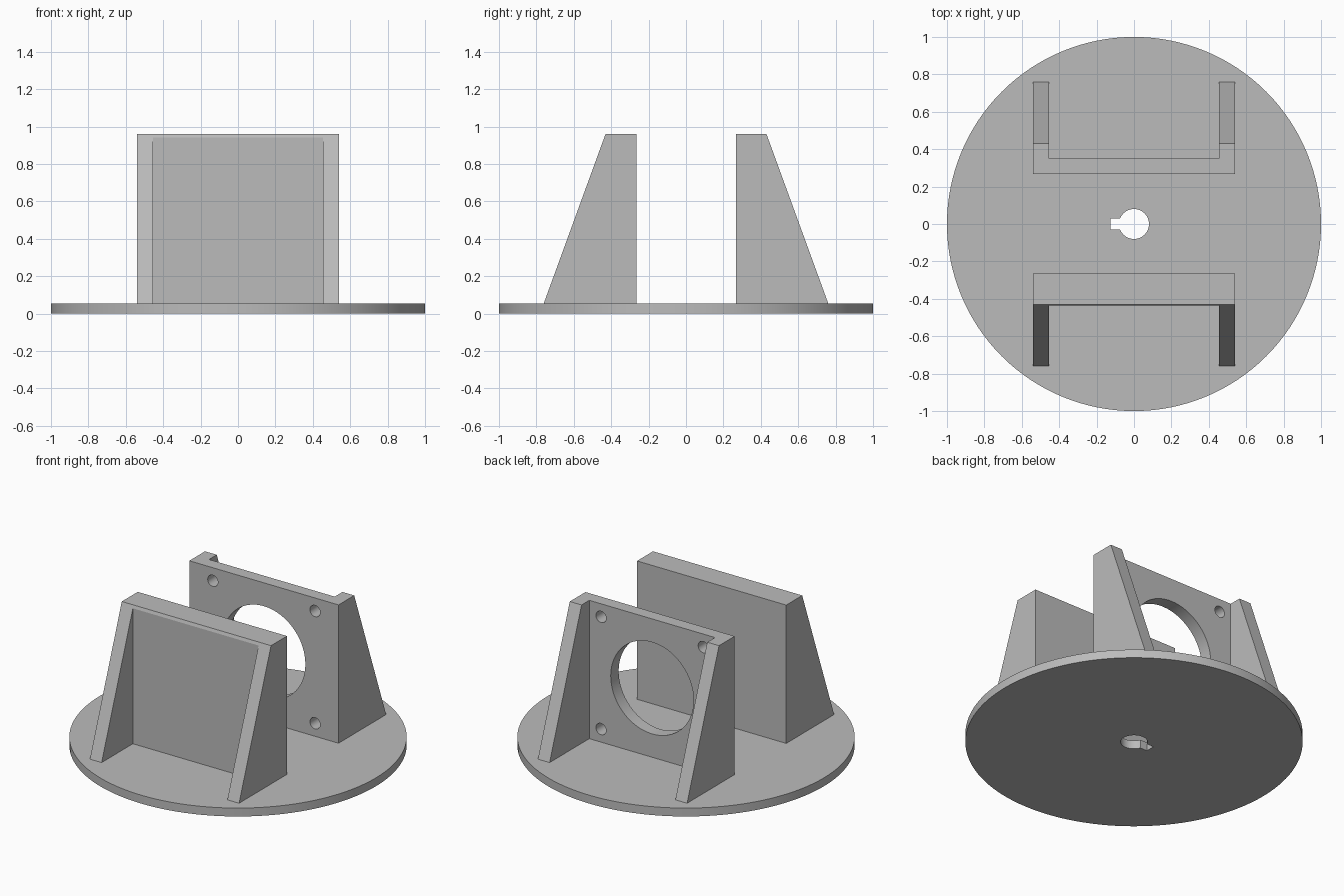
import bpy, bmesh
from math import radians
from mathutils import Matrix, Vector

cube = bpy.data.objects.get("Cube")
if cube:
    bpy.data.objects.remove(cube, do_unlink=True)

BASE_T, TOP = 0.055, 0.96          # base thickness, overall height
HALF_W, INNER_W = 0.54, 0.455      # bracket half width, half width between fins
MID_Z = (BASE_T + TOP) / 2

grey = bpy.data.materials.new("plain grey")
grey.use_nodes = True
colour = (0.5, 0.5, 0.5, 1)
grey.diffuse_color = colour
grey.node_tree.nodes["Principled BSDF"].inputs["Base Color"].default_value = colour


def make(name, bm):
    bmesh.ops.recalc_face_normals(bm, faces=bm.faces)
    mesh = bpy.data.meshes.new(name)
    bm.to_mesh(mesh)
    bm.free()
    mesh.materials.append(grey)
    obj = bpy.data.objects.new(name, mesh)
    bpy.context.collection.objects.link(obj)
    return obj


def box(name, lo, hi):
    lo, hi = Vector(lo), Vector(hi)
    bm = bmesh.new()
    bmesh.ops.create_cube(bm, size=1, matrix=Matrix.Translation((lo + hi) / 2)
                          @ Matrix.Diagonal((*(hi - lo), 1)))
    return make(name, bm)


def cylinder(name, radius, depth, centre, sides=64, along_y=False):
    bm = bmesh.new()
    turn = Matrix.Rotation(radians(90 if along_y else 0), 4, "X")
    bmesh.ops.create_cone(bm, cap_ends=True, segments=sides, radius1=radius,
                          radius2=radius, depth=depth,
                          matrix=Matrix.Translation(centre) @ turn)
    return make(name, bm)


def cut(obj, cutters):
    bpy.context.view_layer.objects.active = obj
    for c in cutters:
        mod = obj.modifiers.new("cut", "BOOLEAN")
        mod.operation, mod.solver, mod.object = "DIFFERENCE", "EXACT", c
        bpy.ops.object.modifier_apply(modifier=mod.name)
        bpy.data.objects.remove(c, do_unlink=True)


def bracket(name, side, inner, plate_face):
    """Sloped block with a pocket cut out, leaving a plate and two fins."""
    profile = [(inner, BASE_T), (0.76, BASE_T), (0.43, TOP), (inner, TOP)]
    bm = bmesh.new()
    face = bm.faces.new([bm.verts.new((-HALF_W, side * y, z)) for y, z in profile])
    new = bmesh.ops.extrude_face_region(bm, geom=[face])["geom"]
    bmesh.ops.translate(bm, vec=(2 * HALF_W, 0, 0),
                        verts=[v for v in new if isinstance(v, bmesh.types.BMVert)])
    obj = make(name, bm)
    near, far = sorted((side * plate_face, side))
    cut(obj, [box("pocket_cutter", (-INNER_W, near, 0), (INNER_W, far, 1.2))])
    return obj


# Round base with a keyed centre hole
base = cylinder("round_base", 1, BASE_T, (0, 0, BASE_T / 2), sides=128)
cut(base, [cylinder("shaft_cutter", 0.08, 0.3, (0, 0, 0)),
           box("key_cutter", (-0.125, -0.03, -0.1), (0, 0.03, 0.1))])

# Solid front bracket
front = bracket("front_bracket", -1, 0.265, 0.437)

# Back bracket with a large opening and four bolt holes
back = bracket("back_bracket", 1, 0.268, 0.35)
holes = [cylinder("opening_cutter", 0.3, 0.3, (0, 0.31, MID_Z), along_y=True)]
for sx in (-1, 1):
    for sz in (-1, 1):
        holes.append(cylinder("bolt_cutter", 0.037, 0.3,
                              (sx * 0.37, 0.31, MID_Z + sz * 0.367), 32, True))
cut(back, holes)

# Smooth the round walls, keep the edges sharp
bpy.ops.object.select_all(action="DESELECT")
for obj in (base, front, back):
    obj.select_set(True)
bpy.context.view_layer.objects.active = base
bpy.ops.object.shade_smooth_by_angle(angle=radians(15))
